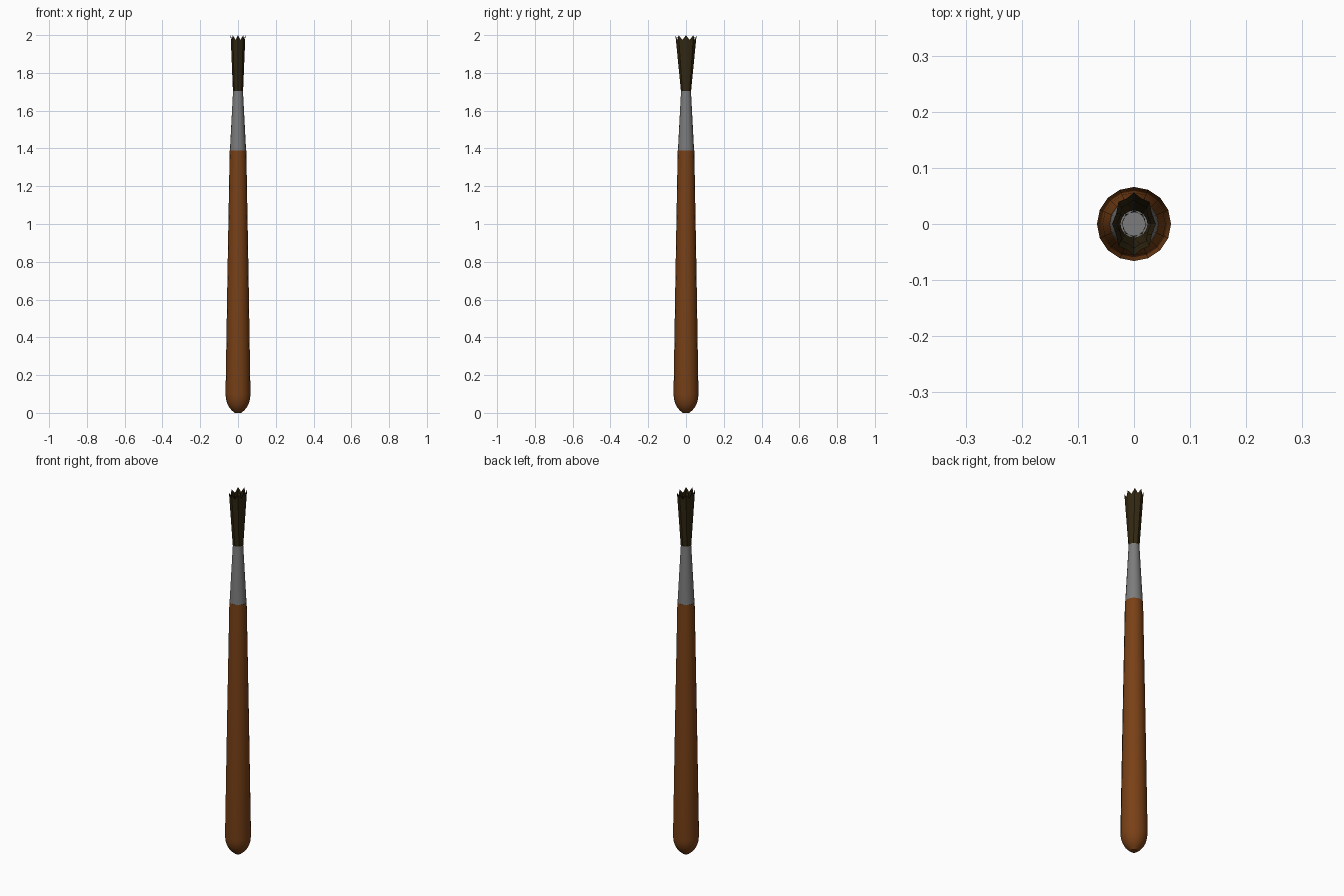
import bpy, bmesh, math

old = bpy.data.objects.get("Cube")
if old:
    bpy.data.objects.remove(old, do_unlink=True)

SIDES = 16


def material(name, rgb):
    m = bpy.data.materials.new(name)
    m.use_nodes = True
    color = (*rgb, 1)
    m.diffuse_color = color
    m.node_tree.nodes["Principled BSDF"].inputs["Base Color"].default_value = color
    return m


def ring(bm, rx, ry, z, tooth=0.0, notch=1.0):
    """Elliptical ring; odd points drop by tooth and shrink by notch."""
    points = []
    for i in range(SIDES):
        a = 2 * math.pi * i / SIDES
        k = notch if i % 2 else 1
        points.append(bm.verts.new((rx * k * math.cos(a), ry * k * math.sin(a),
                                    z - tooth * (i % 2))))
    return points


def bridge(bm, low, high):
    for i in range(SIDES):
        j = (i + 1) % SIDES
        bm.faces.new((low[i], low[j], high[j], high[i]))


def finish(bm, name, mat, smooth):
    mesh = bpy.data.meshes.new(name)
    bm.to_mesh(mesh)
    bm.free()
    obj = bpy.data.objects.new(name, mesh)
    bpy.context.collection.objects.link(obj)
    mesh.materials.append(mat)
    if smooth:
        bpy.ops.object.select_all(action='DESELECT')
        obj.select_set(True)
        bpy.context.view_layer.objects.active = obj
        bpy.ops.object.shade_smooth_by_angle(angle=math.radians(40))
    return obj


def turned(name, profile, mat):
    """Solid of revolution, capped at both ends."""
    bm = bmesh.new()
    rings = [ring(bm, r, r, z) for r, z in profile]
    for low, high in zip(rings, rings[1:]):
        bridge(bm, low, high)
    bm.faces.new(rings[0][::-1])
    bm.faces.new(rings[-1])
    return finish(bm, name, mat, True)


wood = material("brown wood", (0.19, 0.052, 0.008))
metal = material("grey metal", (0.2, 0.2, 0.2))
hair = material("dark bristle", (0.032, 0.021, 0.006))

# Handle: rounded butt, then a long gentle taper
R = 0.066
butt = [(R * math.sin(t), 0.1 * (1 - math.cos(t)))
        for t in (math.radians(90 * k / 6) for k in range(1, 7))]
butt[0] = (butt[0][0], 0.0)
turned("handle", butt + [(0.056, 0.72), (0.044, 1.39)], wood)

# Ferrule: tapered metal sleeve
turned("ferrule", [(0.043, 1.385), (0.026, 1.71)], metal)

# Bristles: nested open shells with jagged tips, flared wider along y
shells = [(0.027, 0.039, 0.056, 2.0), (0.024, 0.031, 0.044, 1.99),
          (0.021, 0.022, 0.024, 1.98)]
bm = bmesh.new()
for base, rx, ry, top in shells:
    bridge(bm, ring(bm, base, base, 1.705),
           ring(bm, rx, ry, top, 0.025, 0.88))
finish(bm, "bristles", hair, False)
